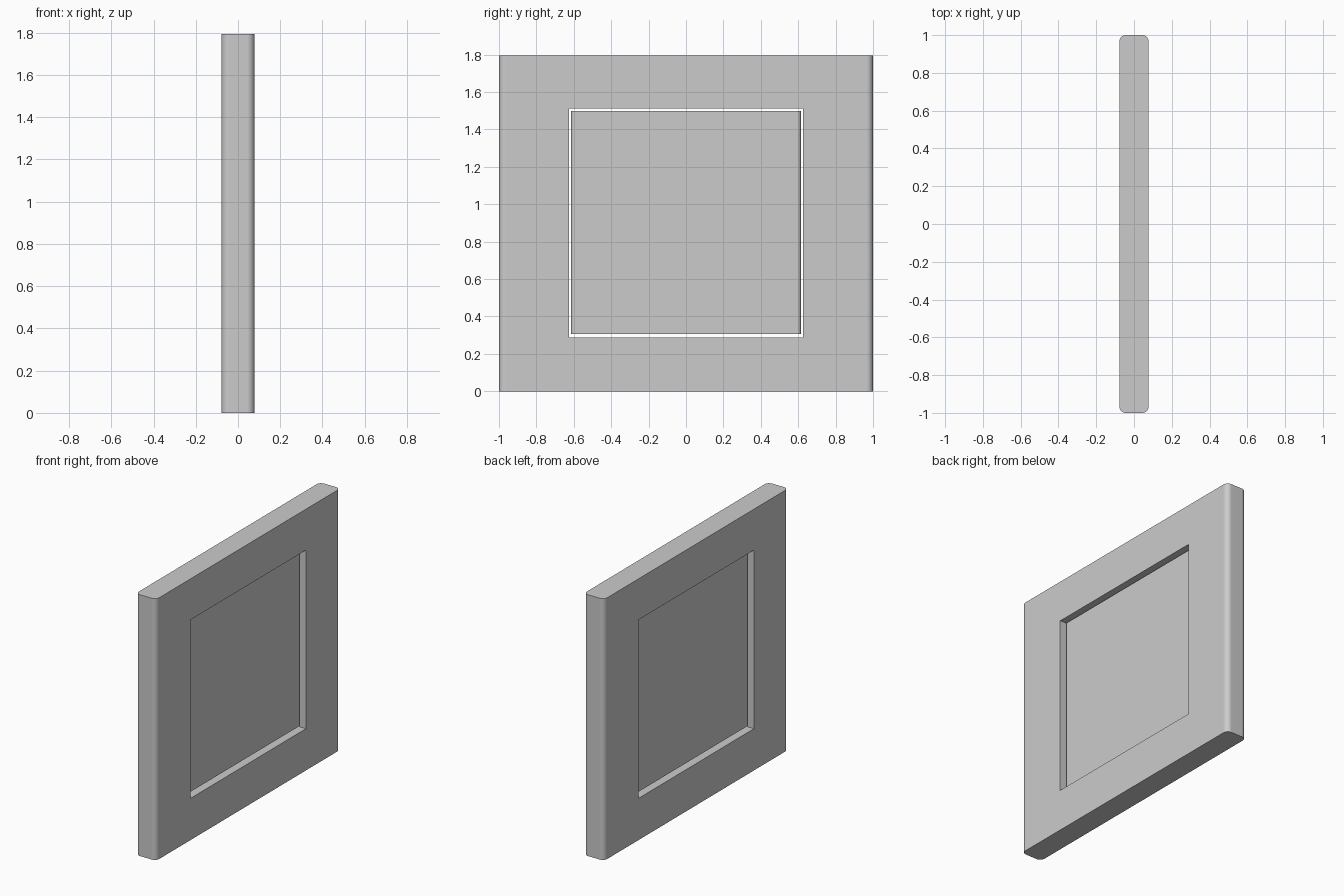
import bpy, bmesh, math
from mathutils import Vector

if "Cube" in bpy.data.objects:
    bpy.data.objects.remove(bpy.data.objects["Cube"], do_unlink=True)

HEIGHT = 1.795
MID_Z = HEIGHT / 2

grey = bpy.data.materials.new("plain_grey")
grey.use_nodes = True
grey.diffuse_color = (0.6, 0.6, 0.6, 1)
grey.node_tree.nodes["Principled BSDF"].inputs["Base Color"].default_value = (0.6, 0.6, 0.6, 1)


def slab(name, size, z, radius=0.0):
    """Box of the given size with rounded upright edges."""
    bm = bmesh.new()
    bmesh.ops.create_cube(bm, size=1)
    bmesh.ops.scale(bm, vec=Vector(size), verts=bm.verts)
    if radius:
        upright = [e for e in bm.edges
                   if abs(e.verts[0].co.z - e.verts[1].co.z) > size[2] / 2]
        bmesh.ops.bevel(bm, geom=upright, offset=radius, segments=8,
                        profile=0.5, affect='EDGES')
    mesh = bpy.data.meshes.new(name)
    bm.to_mesh(mesh)
    bm.free()
    mesh.materials.append(grey)
    obj = bpy.data.objects.new(name, mesh)
    obj.location.z = z
    bpy.context.collection.objects.link(obj)
    return obj


def select_only(obj):
    bpy.ops.object.select_all(action='DESELECT')
    obj.select_set(True)
    bpy.context.view_layer.objects.active = obj


def finish(obj):
    """Smooth rounded edges while the broad faces stay flat."""
    select_only(obj)
    bpy.ops.object.shade_smooth_by_angle(angle=math.radians(30))
    mod = obj.modifiers.new("flat_faces", 'WEIGHTED_NORMAL')
    mod.keep_sharp = True


# Outer frame with a square opening right through it
frame = slab("outer_frame", (0.156, 2.0, HEIGHT), MID_Z, 0.035)
opening = slab("opening_cutter", (0.5, 1.252, 1.226), 0.9)
opening.hide_render = True
cut = frame.modifiers.new("opening", 'BOOLEAN')
cut.operation = 'DIFFERENCE'
cut.solver = 'EXACT'
cut.object = opening
select_only(frame)
bpy.ops.object.modifier_apply(modifier=cut.name)
bpy.data.objects.remove(opening, do_unlink=True)
finish(frame)

# Thinner centre panel with a narrow gap all round
panel = slab("centre_panel", (0.092, 1.228, 1.192), 0.902, 0.02)
finish(panel)
